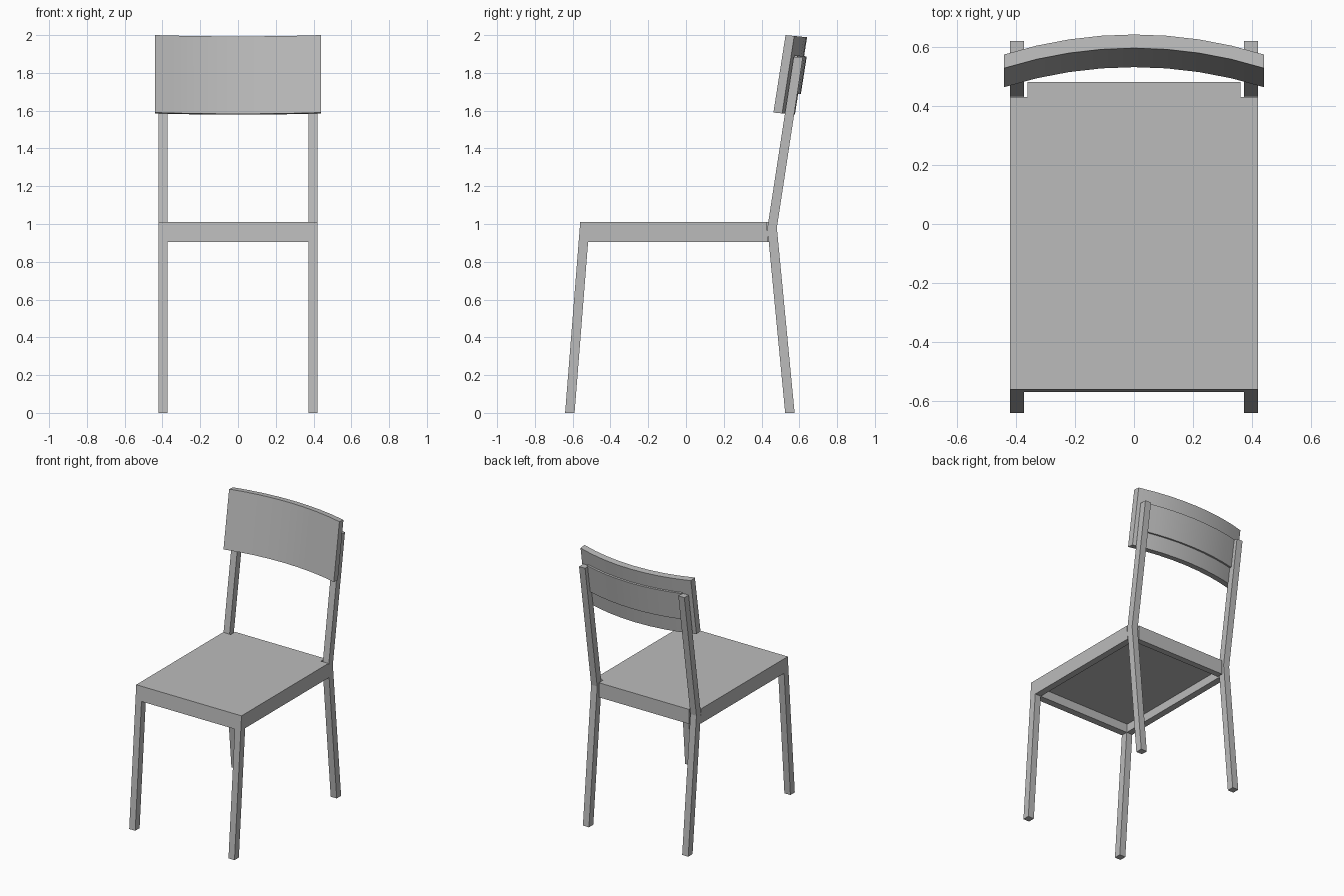
import bpy
import bmesh
from math import radians, sqrt

cube = bpy.data.objects.get("Cube")
if cube:
    bpy.data.objects.remove(cube, do_unlink=True)

grey = bpy.data.materials.new("plain grey")
grey.use_nodes = True
GREY = (0.5, 0.5, 0.5, 1)
grey.diffuse_color = GREY
grey.node_tree.nodes["Principled BSDF"].inputs["Base Color"].default_value = GREY


def loft(name, rings):
    """Solid skinned through rings of equal point count, capped at both ends."""
    bm = bmesh.new()
    rows = [[bm.verts.new(p) for p in ring] for ring in rings]
    n = len(rows[0])
    for a, b in zip(rows, rows[1:]):
        for i in range(n):
            j = (i + 1) % n
            bm.faces.new((a[i], a[j], b[j], b[i]))
    bm.faces.new(rows[0])
    bm.faces.new(rows[-1])
    bmesh.ops.recalc_face_normals(bm, faces=bm.faces)
    mesh = bpy.data.meshes.new(name)
    bm.to_mesh(mesh)
    bm.free()
    mesh.materials.append(grey)
    obj = bpy.data.objects.new(name, mesh)
    bpy.context.collection.objects.link(obj)
    return obj


def rect(x0, x1, y0, y1, z):
    return [(x0, y0, z), (x1, y0, z), (x1, y1, z), (x0, y1, z)]


TOP, PANEL, RAIL = 1.01, 0.965, 0.905   # seat top, panel underside, apron underside
HALF, INNER = 0.42, 0.372               # outer and inner faces of legs
THICK = 0.05


def front_y(z):
    return -0.64 + 0.08 * z / TOP


# Seat panel with back corners notched around the rear legs
def panel_ring(z):
    f = front_y(z)
    return [(-HALF, f, z), (HALF, f, z), (HALF, 0.43, z), (0.36, 0.43, z),
            (0.36, 0.48, z), (-0.36, 0.48, z), (-0.36, 0.43, z), (-HALF, 0.43, z)]


loft("seat_panel", [panel_ring(PANEL), panel_ring(TOP)])

# Aprons under the panel
loft("front_apron", [rect(-INNER, INNER, front_y(z), front_y(z) + THICK, z)
                     for z in (RAIL, PANEL)])
loft("back_apron", [rect(-0.36, 0.36, 0.435, 0.48, z) for z in (RAIL, PANEL)])

for side, s in (("left", 1), ("right", -1)):
    a, b = s * INNER, s * HALF
    loft(side + "_apron", [rect(a, b, front_y(z) + THICK, 0.435, z)
                           for z in (RAIL, PANEL)])
    loft(side + "_front_leg", [rect(a, b, front_y(z), front_y(z) + THICK, z)
                               for z in (0, PANEL)])
    # Rear leg bends at seat height and leans back to carry the backrest
    loft(side + "_rear_leg", [rect(a, b, 0.525, 0.575, 0),
                              rect(a, b, 0.431, 0.481, 0.98),
                              rect(a, b, 0.57, 0.619, 1.885)])

# Curved, leaning back boards
RADIUS, LEAN = 1.46, 0.157


def curved_board(name, half, front, thick, z0, z1, steps=8):
    """Arc-shaped board; front is its offset behind the backrest face."""
    rings = []
    for i in range(steps + 1):
        x = half * (2 * i / steps - 1)
        bow = sqrt(RADIUS ** 2 - x * x) - RADIUS
        ring = []
        for d, z in ((front, z0), (front + thick, z0),
                     (front + thick, z1), (front, z1)):
            y = 0.595 + bow + d + LEAN * (z - 2)
            ring.append((x, y, z - 0.1 * (d + bow + 0.068)))
        rings.append(ring)
    obj = loft(name, rings)
    bpy.ops.object.select_all(action="DESELECT")
    obj.select_set(True)
    bpy.context.view_layer.objects.active = obj
    bpy.ops.object.shade_smooth_by_angle(angle=radians(30))


curved_board("backrest", 0.44, 0, 0.046, 1.59, 2.0)
curved_board("backrest_rail", 0.375, 0.03, 0.03, 1.7, 1.9)
